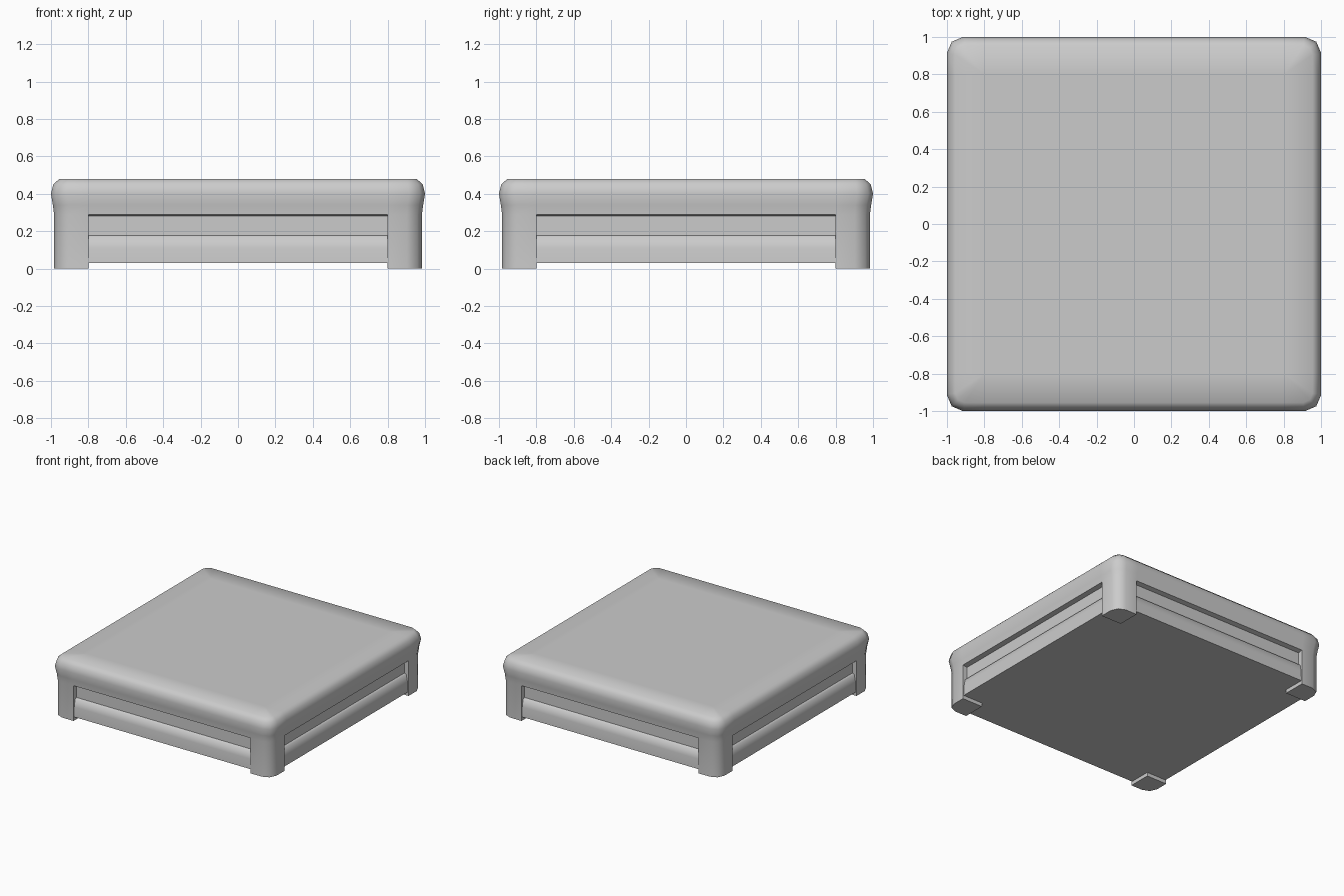
import bpy
import bmesh

old = bpy.data.objects.get("Cube")
if old:
    bpy.data.objects.remove(old, do_unlink=True)

grey = bpy.data.materials.new("light_grey")
grey.use_nodes = True
COLOUR = (0.6, 0.6, 0.6, 1)
grey.diffuse_color = COLOUR
grey.node_tree.nodes["Principled BSDF"].inputs["Base Color"].default_value = COLOUR

INNER = 0.8      # inner limit of each leg
GAP_TOP = 0.288  # underside of the lid between the legs
WALL = 0.983     # half width at the legs
CORE = 0.945     # half width of the inner block


def finish(name, bm, smooth=False):
    mesh = bpy.data.meshes.new(name)
    bm.to_mesh(mesh)
    bm.free()
    mesh.materials.append(grey)
    for p in mesh.polygons:
        p.use_smooth = smooth
    obj = bpy.data.objects.new(name, mesh)
    bpy.context.scene.collection.objects.link(obj)
    return obj


def turn(p, k):
    """Rotate a point by k quarter turns about z."""
    x, y = p[0], p[1]
    for _ in range(k):
        x, y = -y, x
    return (x, y, *p[2:])


def corner(w, r):
    """Rounded corner of half width w, with a point at each leg's inner limit."""
    c = w - 0.3 * r
    return [(w, INNER), (w, w - r), (c, c), (w - r, w), (INNER, w)]


def ring(bm, w, r, z):
    return [bm.verts.new((*turn(p, k), z)) for k in range(4) for p in corner(w, r)]


def square(bm, w, z):
    return [bm.verts.new((*turn((w, w), k), z)) for k in range(4)]


def bridge(bm, a, b, skip=lambda i: False):
    for i in range(len(a)):
        j = (i + 1) % len(a)
        if not skip(i):
            bm.faces.new((a[i], a[j], b[j], b[i]))


def face(bm, pts):
    return bm.faces.new([bm.verts.new(p) for p in pts])


# Lid and outer leg surfaces: one rounded shell, open between the legs
bm = bmesh.new()
profile = [(WALL, 0.08, 0), (WALL, 0.08, GAP_TOP), (0.99, 0.085, 0.34),
           (1.0, 0.085, 0.4), (0.988, 0.08, 0.45), (0.955, 0.05, 0.48),
           (INNER, 0, 0.48)]
rings = [ring(bm, w, r, z) for w, r, z in profile]
bridge(bm, rings[0], rings[1], skip=lambda i: i % 5 == 4)
for a, b in zip(rings[1:], rings[2:]):
    bridge(bm, a, b)
bm.faces.new([rings[-1][5 * k] for k in range(4)])
bmesh.ops.remove_doubles(bm, verts=bm.verts, dist=0.0005)
finish("lid_and_legs", bm, smooth=True)

# Leg soles, inner leg sides and the lip under the lid, repeated on four sides
bm = bmesh.new()
LIP = GAP_TOP - 0.008
for k in range(4):
    sole = [(*p, 0) for p in corner(WALL, 0.08)] + [(INNER, INNER, 0)]
    face(bm, [turn(p, k) for p in reversed(sole)])
    for p, q in (((INNER, WALL), (INNER, INNER)), ((INNER, INNER), (WALL, INNER))):
        face(bm, [turn(v, k) for v in
                  ((*p, 0), (*q, 0), (*q, GAP_TOP), (*p, GAP_TOP))])
    lip = [(INNER, CORE, LIP), (-INNER, CORE, LIP),
           (-INNER, WALL, GAP_TOP), (INNER, WALL, GAP_TOP)]
    face(bm, [turn(p, k) for p in lip])
# Underside of the lid
bm.faces.new(square(bm, CORE, LIP)[::-1])
finish("leg_insides_and_underside", bm)

# Inner block: square core that closes the slots between lid and tray
bm = bmesh.new()
low, high = square(bm, CORE, 0.035), square(bm, CORE, 0.465)
bridge(bm, low, high)
bm.faces.new(high)
bm.faces.new(low[::-1])
finish("inner_block", bm)

# Tray: closed slab between the legs with softened upper edges
bm = bmesh.new()
levels = [ring(bm, w, w - INNER - 0.02, z) for w, z in
          [(0.976, 0.03), (0.973, 0.11), (0.962, 0.17), (0.94, 0.18)]]
for a, b in zip(levels, levels[1:]):
    bridge(bm, a, b)
bm.faces.new(levels[0][::-1])
bm.faces.new(levels[-1])
tray = finish("tray", bm)
bpy.context.view_layer.objects.active = tray
tray.select_set(True)
bpy.ops.object.shade_smooth_by_angle(angle=1.0)
